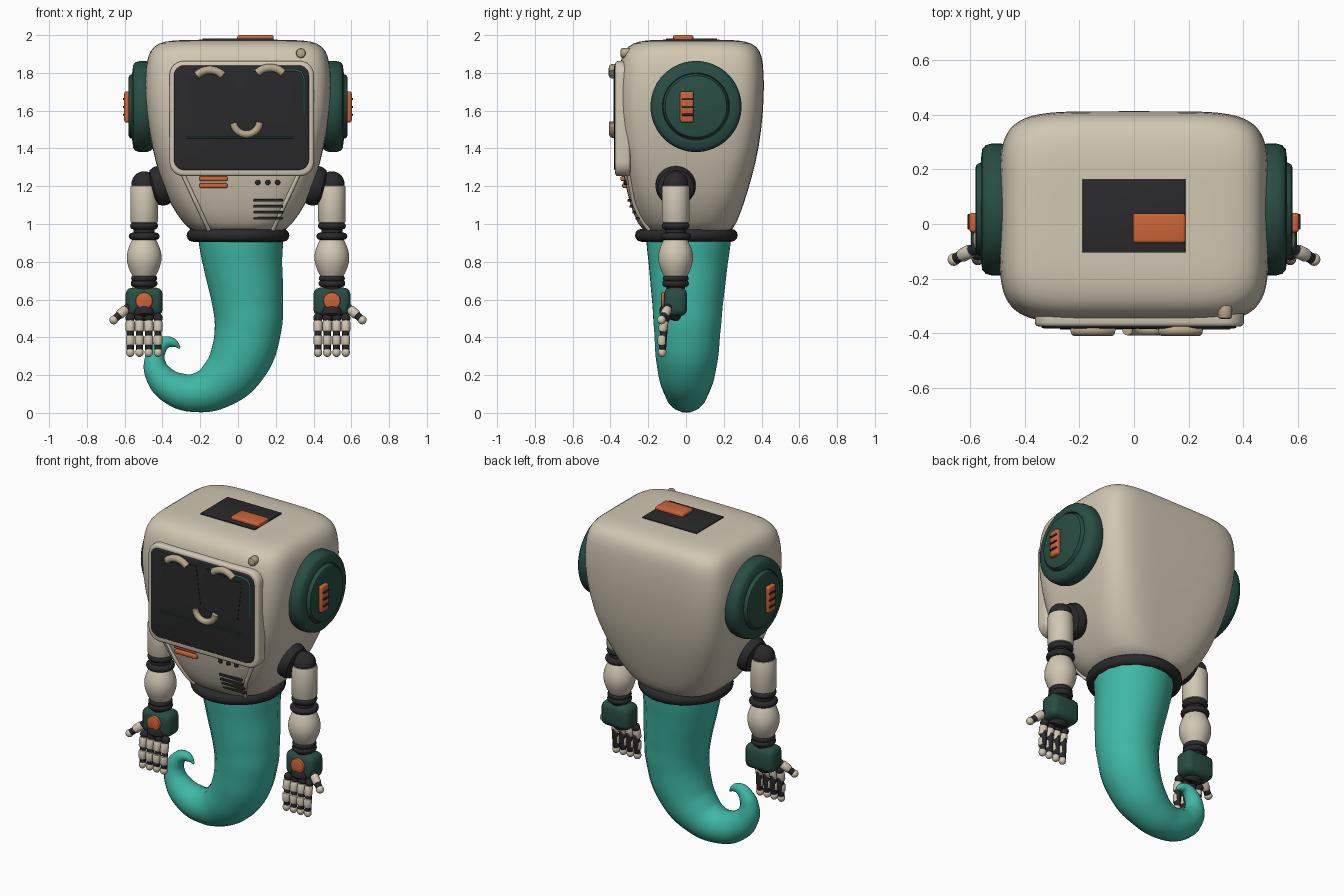
import bpy, bmesh, math
from mathutils import Vector, Matrix

if "Cube" in bpy.data.objects:
    bpy.data.objects.remove(bpy.data.objects["Cube"])


def material(name, *rgb):
    m = bpy.data.materials.new(name)
    m.use_nodes = True
    m.diffuse_color = (*rgb, 1)
    m.node_tree.nodes["Principled BSDF"].inputs["Base Color"].default_value = (*rgb, 1)
    return m


cream = material("cream", 0.64, 0.57, 0.45)
tan = material("tan", 0.47, 0.39, 0.26)
teal = material("teal", 0.05, 0.48, 0.38)
green = material("dark green", 0.022, 0.075, 0.056)
orange = material("orange", 0.6, 0.13, 0.04)
black = material("charcoal", 0.023, 0.023, 0.025)
parts = []


def add(name, data, mat):
    ob = bpy.data.objects.new(name, data)
    bpy.context.collection.objects.link(ob)
    data.materials.append(mat)
    parts.append(ob)
    return ob


def mesh(name, bm, mat):
    bmesh.ops.recalc_face_normals(bm, faces=bm.faces)
    me = bpy.data.meshes.new(name)
    bm.to_mesh(me)
    bm.free()
    return add(name, me, mat)


def skin(bm, rings, closed=False):
    """Bridge rings of points; cap the ends unless the loop closes."""
    rows = [[bm.verts.new(p) for p in ring] for ring in rings]
    n = len(rows[0])
    pairs = list(zip(rows, rows[1:])) + ([(rows[-1], rows[0])] if closed else [])
    for a, b in pairs:
        for i in range(n):
            j = (i + 1) % n
            bm.faces.new((a[i], a[j], b[j], b[i]))
    if not closed:
        bm.faces.new(rows[0][::-1])
        bm.faces.new(rows[-1])


def lathe(name, profile, loc, mat, axis=(0, 0, 1), closed=False, seg=40):
    """Turn (radius, height) points around an axis."""
    bm = bmesh.new()
    turn = [2 * math.pi * i / seg for i in range(seg)]
    skin(bm, [[(max(r, 0.001) * math.cos(t), max(r, 0.001) * math.sin(t), h) for t in turn]
              for r, h in profile], closed)
    quat = Vector(axis).to_track_quat('Z', 'Y')
    bm.transform(Matrix.Translation(loc) @ quat.to_matrix().to_4x4())
    return mesh(name, bm, mat)


def ring(name, loc, major, minor, mat):
    circle = [(major + minor * math.cos(k * math.pi / 6), minor * math.sin(k * math.pi / 6)) for k in range(12)]
    return lathe(name, circle, loc, mat, closed=True)


def ball(name, loc, r, mat, stretch=1):
    prof = [(r * math.sin(k * math.pi / 14), -r * stretch * math.cos(k * math.pi / 14)) for k in range(15)]
    return lathe(name, prof, loc, mat)


def peg(name, a, b, r, mat, soft=0.4):
    """Cylinder with softened rims from a to b."""
    d = Vector(b) - Vector(a)
    h, s = d.length, min(soft * r, d.length / 2)
    prof = [(r - s, 0), (r - s * 0.3, s * 0.3), (r, s), (r, h - s), (r - s * 0.3, h - s * 0.3), (r - s, h)]
    return lathe(name, prof, a, mat, d, seg=20 if r < 0.03 else 40)


def box(name, loc, size, mat, edge=0.008, corner=0, tilt=0):
    """Box with rounded edges; corner rounds the outline seen from the front."""
    bm = bmesh.new()
    bmesh.ops.create_cube(bm, size=1, matrix=Matrix.Diagonal((*size, 1)))
    if corner:
        deep = [e for e in bm.edges if abs(e.verts[0].co.y - e.verts[1].co.y) > 0.001]
        bmesh.ops.bevel(bm, geom=deep, offset=corner, segments=6, profile=0.5, affect='EDGES')
        rim = [e for e in bm.edges if abs(e.verts[0].co.y - e.verts[1].co.y) < 0.001]
    else:
        rim = bm.edges[:]
    if edge:
        bmesh.ops.bevel(bm, geom=rim, offset=edge, segments=3, profile=0.5, affect='EDGES')
    bm.transform(Matrix.Translation(loc) @ Matrix.Rotation(math.radians(tilt), 4, 'Y'))
    return mesh(name, bm, mat)


def tube(name, points, mat, radius=1.0, smooth=True):
    """Swept round tube through points (x, y, z, relative radius)."""
    cu = bpy.data.curves.new(name, 'CURVE')
    cu.dimensions, cu.bevel_depth, cu.bevel_resolution = '3D', radius, 6
    cu.use_fill_caps, cu.resolution_u = True, 8
    sp = cu.splines.new('BEZIER')
    sp.radius_interpolation = 'CARDINAL'
    sp.bezier_points.add(len(points) - 1)
    for bp, (x, y, z, r) in zip(sp.bezier_points, points):
        bp.co, bp.radius = (x, y, z), r
        bp.handle_left_type = bp.handle_right_type = 'AUTO' if smooth else 'VECTOR'
    return add(name, cu, mat)


# Body shell: height, half width, front, back, squareness
shell = [(0.94, 0.235, -0.215, 0.235, 2.6), (1.0, 0.285, -0.255, 0.265, 3), (1.1, 0.36, -0.297, 0.305, 3.6),
         (1.25, 0.415, -0.33, 0.35, 4.2), (1.4, 0.455, -0.355, 0.387, 5), (1.6, 0.488, -0.365, 0.41, 5.5),
         (1.75, 0.495, -0.362, 0.414, 5.5), (1.86, 0.485, -0.348, 0.408, 5.5), (1.92, 0.465, -0.328, 0.392, 5.5),
         (1.958, 0.425, -0.285, 0.352, 5), (1.974, 0.35, -0.21, 0.28, 5), (1.976, 0.2, -0.12, 0.17, 4)]


def section(z, a, front, back, n, seg=64):
    mid, half = (front + back) / 2, (back - front) / 2
    pts = []
    for i in range(seg):
        c, s = math.cos(2 * math.pi * (i + 0.5) / seg), math.sin(2 * math.pi * (i + 0.5) / seg)
        pts.append((math.copysign(a * abs(c) ** (2 / n), c), mid + math.copysign(half * abs(s) ** (2 / n), s), z))
    return pts


def front_y(x, z):
    """Depth of the shell's front surface."""
    for lo, hi in zip(shell, shell[1:]):
        if lo[0] <= z <= hi[0]:
            t = (z - lo[0]) / (hi[0] - lo[0])
            _, a, f, b, n = [p + (q - p) * t for p, q in zip(lo, hi)]
            return (f + b) / 2 - (b - f) / 2 * (1 - min(abs(x / a), 1) ** n) ** (1 / n)


bm = bmesh.new()
skin(bm, [section(*s) for s in shell])
body = mesh("body_shell", bm, cream)
body.modifiers.new("smooth", 'SUBSURF').levels = 1

# Screen with frame and face
box("screen_frame", (0.02, -0.335, 1.558), (0.765, 0.08, 0.61), cream, 0.016, 0.075)
box("screen", (0.018, -0.36, 1.563), (0.715, 0.042, 0.555), black, 0.008, 0.055)
for side, x in ((-1, -0.13), (1, 0.155)):
    box("eye_panel", (x, -0.381, 1.67), (0.25, 0.006, 0.24), black, 0, 0, 7 * side)


def arc(name, cx, cz, r, start, end, thick):
    steps = [math.radians(start + (end - start) * k / 8) for k in range(9)]
    tube(name, [(cx + r * math.cos(t), -0.388, cz + r * math.sin(t), 1) for t in steps], tan, thick)


arc("right_eye", -0.15, 1.718, 0.097, 45, 135, 0.021)
arc("left_eye", 0.17, 1.73, 0.097, 45, 135, 0.021)
arc("smile", 0.045, 1.545, 0.07, 188, 355, 0.019)
tube("screen_glow", [(0.08, -0.381, 1.815, 1), (0.3, -0.381, 1.815, 1), (0.335, -0.381, 1.805, 1),
                     (0.35, -0.381, 1.77, 1), (0.35, -0.381, 1.58, 1)], teal, 0.004, False)
tube("screen_line", [(-0.27, -0.381, 1.457, 1), (0.29, -0.381, 1.457, 1)], green, 0.004, False)

# Front details
peg("corner_knob", (0.333, -0.29, 1.905), (0.333, -0.347, 1.905), 0.026, tan)
for z in (1.24, 1.203):
    box("orange_bar", (-0.13, front_y(-0.13, z) - 0.004, z), (0.15, 0.03, 0.026), orange)
for x in (0.105, 0.158, 0.21):
    y = front_y(x, 1.22)
    peg("indicator_dot", (x, y + 0.02, 1.22), (x, y - 0.008, 1.22), 0.014, black)
for z in (1.125, 1.093, 1.062, 1.03):
    box("vent_slot", (0.16, front_y(0.16, z) - 0.001, z), (0.155, 0.02, 0.013), black, 0.004)
for side in (-1, 1):
    path = [(0.015 + side * (0.17 + 0.135 * k / 6), 0.97 + 0.29 * k / 6) for k in range(7)]
    tube("chest_rib", [(x, front_y(x, z), z, 1) for x, z in path], cream, 0.011)

# Top hatch
box("top_plate", (0, 0.03, 1.973), (0.376, 0.27, 0.018), black, 0.003)
box("top_button", (0.092, -0.015, 1.984), (0.192, 0.108, 0.032), orange, 0.01)

# Waist collar and tail
ring("waist_ring", (0, 0.002, 0.94), 0.238, 0.034, black)
peg("waist_disc", (0, 0, 0.91), (0, 0, 0.975), 0.25, black, 0.1)
tail = [(0.013, 0.95, 0.23), (0.025, 0.8, 0.214), (0.05, 0.6, 0.193), (0.053, 0.45, 0.18), (0.01, 0.285, 0.165),
        (-0.085, 0.165, 0.138), (-0.21, 0.108, 0.108), (-0.33, 0.125, 0.093), (-0.412, 0.19, 0.076),
        (-0.441, 0.27, 0.058), (-0.423, 0.337, 0.045), (-0.378, 0.374, 0.033), (-0.335, 0.367, 0.021),
        (-0.308, 0.343, 0.006)]
tube("tail", [(x, 0.015 * z, z, r) for x, z, r in tail], teal)

ear = [(0.2, 0.42), (0.235, 0.465), (0.241, 0.485), (0.241, 0.52), (0.235, 0.542), (0.22, 0.555), (0.178, 0.56),
       (0.174, 0.55), (0.17, 0.565), (0.163, 0.576), (0.15, 0.58), (0, 0.58)]
for s, side in ((1, "left_"), (-1, "right_")):
    # Ear discs
    lathe(side + "ear", ear, (0, 0.053, 1.622), green, (s, 0, 0), seg=64)
    box(side + "ear_switch", (s * 0.58, 0.005, 1.62), (0.045, 0.072, 0.165), orange, 0.012)
    for z in (1.662, 1.62, 1.578):
        box(side + "ear_slot", (s * 0.595, 0.008, z), (0.026, 0.056, 0.012), black, 0.003)

    # Arm
    ax, ay = s * 0.497, -0.055
    peg(side + "shoulder_socket", (s * 0.36, ay, 1.215), (s * 0.455, ay, 1.19), 0.106, black, 0.35)
    peg(side + "shoulder_axle", (s * 0.42, ay, 1.205), (ax, ay, 1.205), 0.055, black)
    ball(side + "shoulder", (ax, ay, 1.212), 0.067, black)
    peg(side + "upper_arm", (ax, ay, 1.005), (ax, ay, 1.205), 0.073, cream, 0.15)
    peg(side + "elbow_core", (ax, ay, 0.9), (ax, ay, 1.02), 0.056, black)
    for z, r in ((0.99, 0.055), (0.935, 0.063), (0.712, 0.05), (0.685, 0.052)):
        ring(side + "arm_ring", (ax, ay, z), r, 0.019, black)
    bulge = [(0.058 + 0.034 * math.sin(math.pi * k / 12), -0.105 + 0.21 * k / 12) for k in range(13)]
    lathe(side + "forearm", bulge, (ax, ay, 0.822), cream)
    peg(side + "wrist_core", (ax, ay, 0.64), (ax, ay, 0.73), 0.05, black)

    # Hand
    box(side + "hand", (ax, ay, 0.588), (0.196, 0.122, 0.15), green, 0.035)
    peg(side + "hand_button", (ax, -0.1, 0.593), (ax, -0.132, 0.593), 0.046, orange, 0.2)
    peg(side + "palm", (ax, -0.07, 0.56), (ax, -0.095, 0.5), 0.06, black)
    for k in range(4):
        x = ax + (k - 1.5) * 0.049
        ball(side + "knuckle", (x, -0.108, 0.503), 0.025, black)
        peg(side + "finger_core", (x, -0.112, 0.5), (x, -0.125, 0.33), 0.019, black)
        peg(side + "finger_base", (x, -0.115, 0.49), (x, -0.125, 0.428), 0.024, cream)
        peg(side + "finger_middle", (x, -0.126, 0.412), (x, -0.128, 0.357), 0.023, cream)
        ball(side + "finger_tip", (x, -0.126, 0.321), 0.022, cream, 1.15)
    root, tip = Vector((s * 0.57, -0.085, 0.57)), Vector((s * 0.658, -0.13, 0.492))
    peg(side + "thumb_core", root, tip, 0.02, black)
    peg(side + "thumb_base", root.lerp(tip, 0.25), root.lerp(tip, 0.72), 0.025, cream)
    ball(side + "thumb_tip", tip, 0.023, cream)

# Turn the tubes into meshes and shade everything
bpy.ops.object.select_all(action='DESELECT')
for ob in parts:
    ob.select_set(ob.type == 'CURVE')
bpy.context.view_layer.objects.active = next(o for o in parts if o.type == 'CURVE')
bpy.ops.object.convert(target='MESH')
for ob in parts:
    ob.select_set(True)
bpy.ops.object.shade_smooth_by_angle(angle=math.radians(40))
